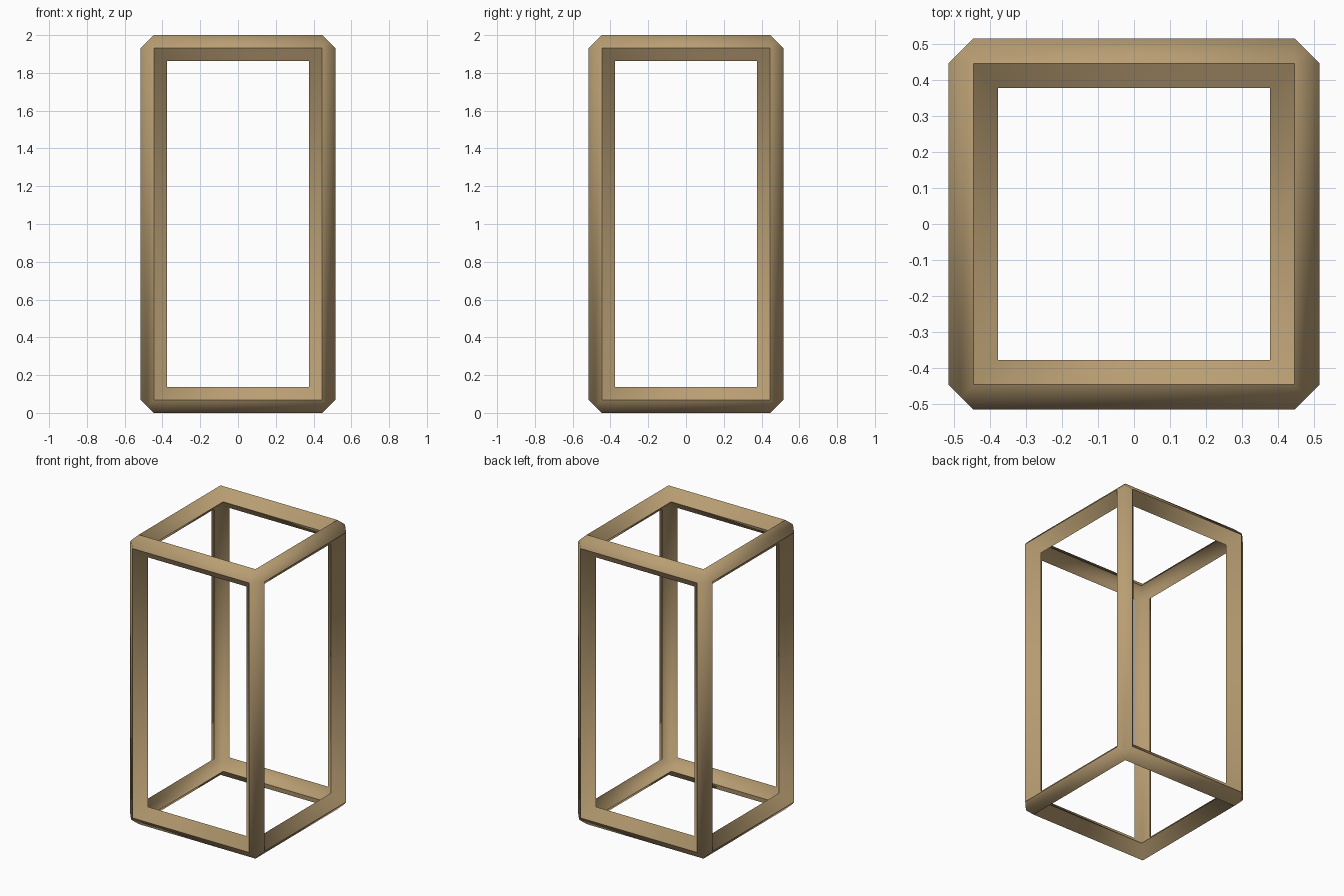
import bpy, bmesh, math
from mathutils import Vector

if "Cube" in bpy.data.objects:
    bpy.data.objects.remove(bpy.data.objects["Cube"])

HALF = Vector((0.446, 0.446, 0.931))   # bar centre lines
R = 0.069                              # half diagonal of the square bars

bm = bmesh.new()


def bar_end(k, i, j, s):
    """Mitred end ring of the bar along axis k at corner with signs s."""
    c = Vector((s[a] * HALF[a] for a in range(3)))
    e = [Vector((s[a] * R if b == a else 0 for b in range(3))) for a in range(3)]
    d = (e[0] + e[1] + e[2]) / 2
    pts = dict(pi=c + e[i], pj=c + e[j], ni=c - e[i] - e[k], nj=c - e[j] - e[k],
               out=c + d, inn=c - d)
    return {n: bm.verts.new(p) for n, p in pts.items()}


# twelve diamond-section bars, mitred at the corners
for k in range(3):
    i, j = (k + 1) % 3, (k + 2) % 3
    for si in (-1, 1):
        for sj in (-1, 1):
            s = [0, 0, 0]
            s[i], s[j] = si, sj
            s[k] = -1
            a = bar_end(k, i, j, s)
            s[k] = 1
            b = bar_end(k, i, j, s)
            for ring in (("pi", "out", "pj"), ("ni", "inn", "nj"),
                         ("pj", "ni"), ("pi", "nj")):
                bm.faces.new([a[n] for n in ring] + [b[n] for n in reversed(ring)])

# weld the mitres into one closed frame
bmesh.ops.remove_doubles(bm, verts=bm.verts, dist=1e-4)
bmesh.ops.recalc_face_normals(bm, faces=bm.faces)
mesh = bpy.data.meshes.new("box_frame")
bm.to_mesh(mesh)
bm.free()

frame = bpy.data.objects.new("box_frame", mesh)
frame.location.z = 1.0
bpy.context.collection.objects.link(frame)

wood = bpy.data.materials.new("tan_wood")
wood.diffuse_color = (0.48, 0.34, 0.17, 1)
wood.use_nodes = True
wood.node_tree.nodes["Principled BSDF"].inputs["Base Color"].default_value = wood.diffuse_color
mesh.materials.append(wood)

bpy.context.view_layer.objects.active = frame
frame.select_set(True)
bpy.ops.object.shade_smooth_by_angle(angle=math.radians(70))
